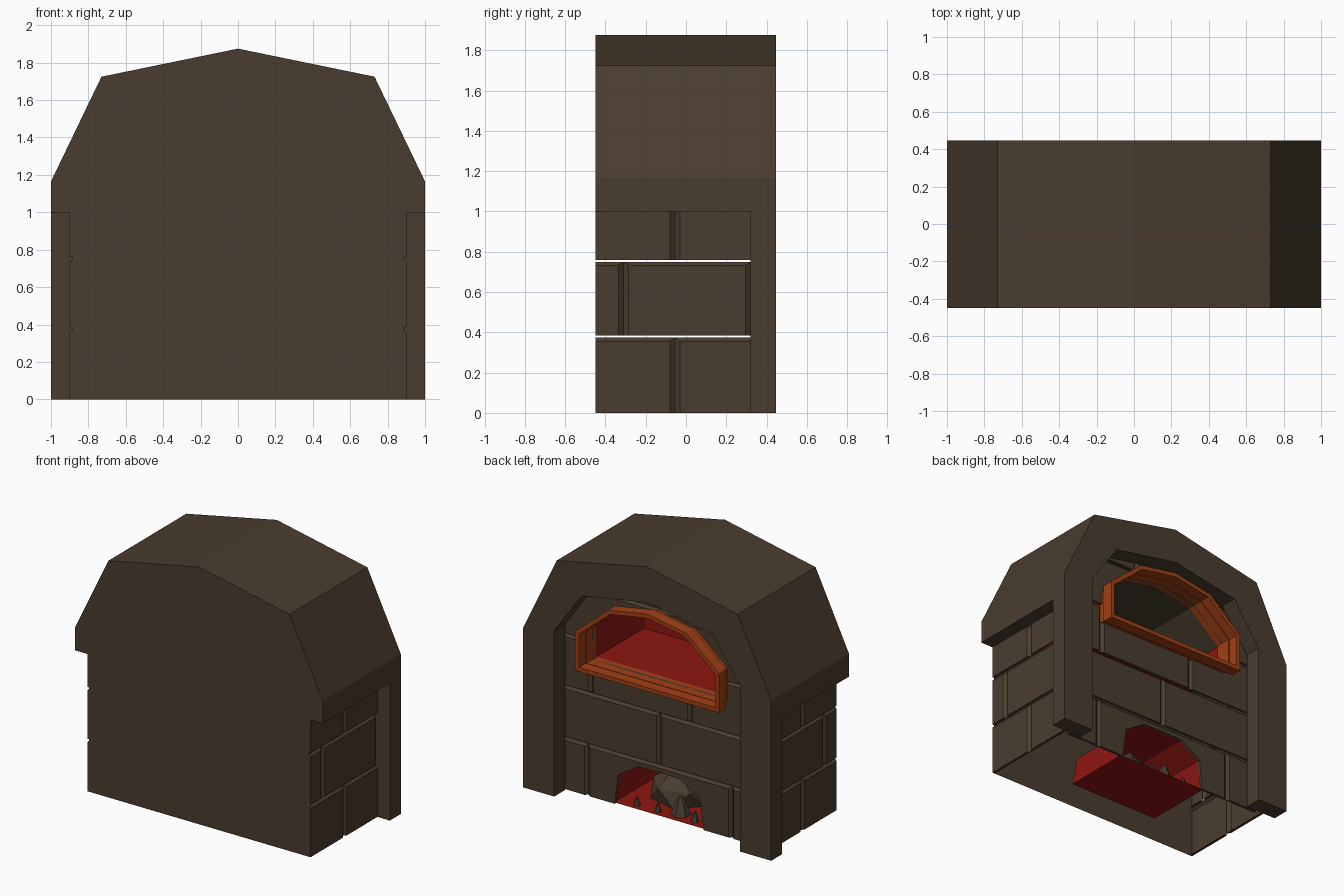
import bpy, bmesh

if "Cube" in bpy.data.objects:
    bpy.data.objects.remove(bpy.data.objects["Cube"])

def material(name, rgb):
    m = bpy.data.materials.new(name)
    m.diffuse_color = (*rgb, 1)
    m.use_nodes = True
    m.node_tree.nodes["Principled BSDF"].inputs["Base Color"].default_value = m.diffuse_color
    return m

STONE = material("stone", (0.068, 0.046, 0.028))
ORANGE = material("hot_trim", (0.36, 0.052, 0.008))
RED = material("glow", (0.27, 0.008, 0.006))
COAL = material("coal", (0.068, 0.046, 0.030))

def finish(name, bm, *mats, recalc=True):
    if recalc:
        bmesh.ops.recalc_face_normals(bm, faces=bm.faces)
    me = bpy.data.meshes.new(name)
    bm.to_mesh(me)
    bm.free()
    for m in mats:
        me.materials.append(m)
    ob = bpy.data.objects.new(name, me)
    bpy.context.collection.objects.link(ob)
    return ob

def mirrored(half):
    """Right half of an outline (bottom to top, ending on x = 0) -> whole outline."""
    return half + [(-x, z) for x, z in reversed(half) if x > 0]

def prism(name, pts, y0, y1, mats, back=True, skip_floor=False):
    """Outline pushed along y, with or without its +y cap and floor."""
    bm = bmesh.new()
    a = [bm.verts.new((x, y0, z)) for x, z in pts]
    b = [bm.verts.new((x, y1, z)) for x, z in pts]
    n = len(pts)
    for i in range(n - 1 if skip_floor else n):
        j = (i + 1) % n
        bm.faces.new((a[i], a[j], b[j], b[i]))
    bm.faces.new(a)
    if back:
        bm.faces.new(b)
    return finish(name, bm, *mats)

def ring(name, outer, inner, y0, y1, mat, closed):
    """Arch-shaped band between two outlines."""
    bm = bmesh.new()
    loops = [[bm.verts.new((x, y, z)) for x, z in pts]
             for pts, y in ((outer, y0), (outer, y1), (inner, y1), (inner, y0))]
    n = len(outer)
    for i in range(n if closed else n - 1):
        j = (i + 1) % n
        for k in range(4):
            if k == 3 and not closed and 0 < i < n - 2:
                continue            # hidden inside the hood
            p, q = loops[k], loops[(k + 1) % 4]
            bm.faces.new((p[i], p[j], q[j], q[i]))
    if not closed:
        bm.faces.new([l[0] for l in loops])
        bm.faces.new([l[-1] for l in loops])
    return finish(name, bm, mat)

def bricks(bm, cuts, z0, z1, place, ends=(False, False), top=0.018, solid=False):
    """One course of bricks with chamfered joints; place(u, depth, z) -> xyz."""
    lap = 0.002 if solid else 0
    for i in range(len(cuts) - 1):
        u0, u1 = cuts[i] - lap, cuts[i + 1] + lap
        c0 = 0.024 if i > 0 or ends[0] else 0
        c1 = 0.024 if i < len(cuts) - 2 or ends[1] else 0
        layers = [(u0, u1, z1, 0.02), (u0 + c0, u1 - c1, z1 - top, 0)]
        rings = [[bm.verts.new(place(u, d, z)) for u, z in
                  ((a, z0), (b, z0), (b, t), (a, t))] for a, b, t, d in layers]
        p, q = rings
        for k in range(4):
            m = (k + 1) % 4
            bm.faces.new((p[k], p[m], q[m], q[k]))
        bm.faces.new(q)
        if solid:
            bm.faces.new(p[::-1])

def cut(ob, cutter):
    cutter.hide_render = True
    cutter.display_type = 'WIRE'
    mod = ob.modifiers.new("opening", 'BOOLEAN')
    mod.operation, mod.solver, mod.object = 'DIFFERENCE', 'EXACT', cutter
    mod.use_self = True

COURSES = [(0, 0.373), (0.383, 0.75), (0.76, 1.13), (1.138, 1.51), (1.518, 1.66)]

# hood skin with its closed gable, and the eave ledges under it
hood_outline = mirrored([(1, 1.0), (1, 1.165), (0.73, 1.725), (0, 1.875)])
prism("hood", hood_outline, -0.45, 0.32, [STONE], back=False, skip_floor=True)
for s, side in ((1, "right"), (-1, "left")):
    bm = bmesh.new()
    bm.faces.new([bm.verts.new((s * x, y, 1.0)) for x, y in
                  ((0.9, -0.45), (0.9, 0.32), (1, 0.32), (1, -0.45))[::s]])
    finish(side + "_eave", bm, STONE, recalc=False)

# arched surround with its two pillars
ring("arch_surround",
     mirrored([(1, 0), (1, 1.165), (0.73, 1.725), (0, 1.875)]),
     mirrored([(0.75, 0), (0.75, 1.21), (0.53, 1.52), (0, 1.615)]),
     0.32, 0.447, STONE, closed=False)

# plain wall opposite the oven mouth, notched at the course gaps
wall_half = [(0.9, 0)]
for z in (0.373, 0.75):
    wall_half += [(0.9, z - 0.016), (0.885, z), (0.885, z + 0.01), (0.9, z + 0.01)]
wall_half += [(0.9, 1.0), (0, 1.0)]
bm = bmesh.new()
bm.faces.new([bm.verts.new((x, -0.45, z)) for x, z in mirrored(wall_half)])
finish("plain_wall", bm, STONE, recalc=False)

# side brick walls: open shells ending under the eaves
side_cuts = [[-0.45, -0.055, 0.32], [-0.45, -0.31, 0.32], [-0.45, -0.055, 0.32]]
for s, side in ((1, "right"), (-1, "left")):
    bm = bmesh.new()
    for row, ((z0, z1), cuts) in enumerate(zip(COURSES, side_cuts)):
        bricks(bm, cuts, z0, min(z1, 1.0), lambda u, d, z: (s * (0.9 - d), u, z),
               (False, row == 1), top=0 if row == 2 else 0.018)
    if s < 0:
        bmesh.ops.reverse_faces(bm, faces=bm.faces)
    finish(side + "_brick_wall", bm, STONE, recalc=False)

# brick wall behind the arch
mouth_cuts = [[-0.84, -0.58, 0.58, 0.84], [-0.84, 0, 0.84], [-0.84, -0.25, 0.55, 0.84],
              [-0.78, 0, 0.78], [-0.6, 0.24, 0.6]]
bm = bmesh.new()
for (z0, z1), cuts in zip(COURSES, mouth_cuts):
    bricks(bm, cuts, z0, z1, lambda u, d, z: (u, 0.31 - d, z), solid=True)
mouth_wall = finish("mouth_brick_wall", bm, STONE)

# oven mouth trim: a thin band standing out of the wall, and the liner behind it
outer = mirrored([(0.58, 0.965), (0.58, 1.25), (0.315, 1.475), (0, 1.53)])
inner = mirrored([(0.55, 0.995), (0.55, 1.235), (0.30, 1.448), (0, 1.50)])
ring("oven_mouth_trim", outer, inner, 0.365, 0.447, ORANGE, closed=True)
liner = [(x * 0.985, 1.2 + (z - 1.2) * 0.985) for x, z in inner]
ring("oven_mouth_liner", inner, liner, 0.25, 0.37, ORANGE, closed=True)
cut(mouth_wall, prism("oven_cutter", liner, 0.2, 0.5, [STONE]))

# oven chamber: glowing floor and walls, stone ceiling
chamber = prism("oven_chamber", inner, -0.3, 0.25, [RED, STONE], back=False)
for p in chamber.data.polygons:
    if p.center.z > 1.3 and abs(p.normal.z) > 0.3:
        p.material_index = 1

# fire niche at the base
niche = mirrored([(0.37, 0.004), (0.33, 0.22), (0.17, 0.32), (0, 0.325)])
prism("fire_niche", niche, -0.22, 0.30, [RED], back=False)
cutter = [(x, z if z > 0.1 else -0.1) for x, z in niche]
cut(mouth_wall, prism("niche_cutter", cutter, 0.2, 0.5, [STONE]))

# coal mound in the niche, with loose coals before it
bm = bmesh.new()
bmesh.ops.create_icosphere(bm, subdivisions=1, radius=1)
for v in bm.verts:
    v.co = (0.05 + 0.22 * v.co.x, 0.02 + 0.17 * v.co.y, max(0.006, 0.27 * v.co.z))
finish("coal_mound", bm, COAL)
for i, (x, y, r, h) in enumerate([(-0.10, 0.20, 0.07, 0.13), (0.22, 0.25, 0.025, 0.06),
                                  (0.05, 0.25, 0.025, 0.06), (-0.24, 0.24, 0.03, 0.07)]):
    bm = bmesh.new()
    bmesh.ops.create_cone(bm, cap_ends=True, segments=6, radius1=r, radius2=r * 0.25, depth=h)
    bmesh.ops.translate(bm, vec=(x, y, h / 2 + 0.006), verts=bm.verts)
    finish(f"coal_{i + 1}", bm, COAL)
